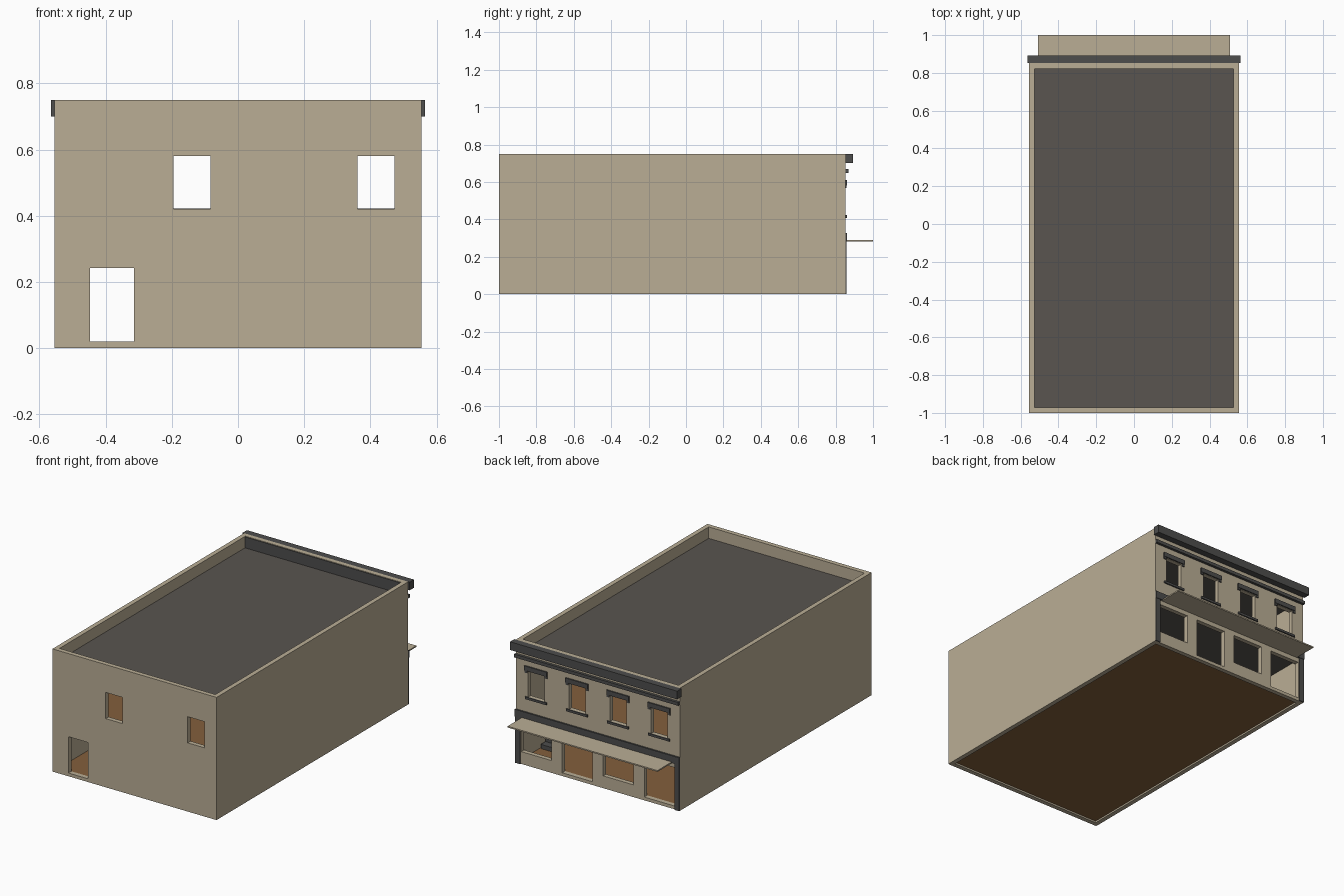
import bpy
import bmesh

old = bpy.data.objects.get("Cube")
if old:
    bpy.data.objects.remove(old, do_unlink=True)


def material(name, rgb):
    m = bpy.data.materials.new(name)
    m.use_nodes = True
    color = (*rgb, 1.0)
    m.diffuse_color = color
    bsdf = next(n for n in m.node_tree.nodes if n.type == "BSDF_PRINCIPLED")
    bsdf.inputs["Base Color"].default_value = color
    bsdf.inputs["Roughness"].default_value = 0.9
    return m


PLASTER = material("beige plaster", (0.49, 0.42, 0.30))
ROOFING = material("grey roofing", (0.10, 0.09, 0.08))
TRIM = material("dark trim", (0.075, 0.075, 0.073))
WOOD = material("brown wood", (0.23, 0.115, 0.045))


def finish(name, bm, mat):
    bmesh.ops.recalc_face_normals(bm, faces=bm.faces[:])
    mesh = bpy.data.meshes.new(name)
    bm.to_mesh(mesh)
    bm.free()
    mesh.materials.append(mat)
    obj = bpy.data.objects.new(name, mesh)
    bpy.context.scene.collection.objects.link(obj)
    return obj


def box(name, x, y, z, mat):
    """Box from (min, max) pairs."""
    bm = bmesh.new()
    bmesh.ops.create_cube(bm, size=1.0)
    for v in bm.verts:
        for i, (lo, hi) in enumerate((x, y, z)):
            v.co[i] = lo if v.co[i] < 0 else hi
    return finish(name, bm, mat)


def pierced_wall(name, y, openings, mat):
    """Wall facing y, with rectangular (x0, x1, z0, z1) openings."""
    xs = sorted({-HALF, HALF} | {x for o in openings for x in o[:2]})
    zs = sorted({0.0, HEIGHT} | {z for o in openings for z in o[2:]})
    bm = bmesh.new()
    grid = {(x, z): bm.verts.new((x, y[0], z)) for x in xs for z in zs}
    for x0, x1 in zip(xs, xs[1:]):
        for z0, z1 in zip(zs, zs[1:]):
            cx, cz = (x0 + x1) / 2, (z0 + z1) / 2
            if any(a < cx < b and c < cz < d for a, b, c, d in openings):
                continue
            bm.faces.new([grid[p] for p in ((x0, z0), (x1, z0), (x1, z1), (x0, z1))])
    res = bmesh.ops.extrude_face_region(bm, geom=bm.faces[:])
    for v in res["geom"]:
        if isinstance(v, bmesh.types.BMVert):
            v.co.y = y[1]
    loose = [v for v in bm.verts if not v.link_faces]
    bmesh.ops.delete(bm, geom=loose, context="VERTS")
    return finish(name, bm, mat)


HALF, HEIGHT, WALL = 0.555, 0.75, 0.028
BACK, STREET = -1.0, 0.852
ROOF_Z, FLOOR_Z, UPPER_Z = 0.68, 0.02, 0.30
BAYS = [HALF * k / 4 for k in (3, 1, -1, -3)]
WIN_W, WIN_Z = 0.056, (0.42, 0.58)
SHOP_W, SHOP_TOP = 0.102, 0.255

# Street wall: four upper windows, shop windows alternating with doors
street_openings = [(c - WIN_W, c + WIN_W, *WIN_Z) for c in BAYS]
for i, c in enumerate(BAYS):
    bottom = FLOOR_Z if i % 2 else 0.075
    street_openings.append((c - SHOP_W, c + SHOP_W, bottom, SHOP_TOP))
pierced_wall("street_wall", (STREET - WALL, STREET), street_openings, PLASTER)

# Rear wall: two windows and a door
rear_openings = [(BAYS[i] - WIN_W, BAYS[i] + WIN_W, *WIN_Z) for i in (0, 2)]
rear_openings.append((-0.447, -0.314, FLOOR_Z, 0.242))
pierced_wall("rear_wall", (BACK, BACK + WALL), rear_openings, PLASTER)

# Side walls
IN_X = (-HALF + WALL, HALF - WALL)
IN_Y = (BACK + WALL, STREET - WALL)
box("left_wall", (IN_X[1], HALF), IN_Y, (0, HEIGHT), PLASTER)
box("right_wall", (-HALF, IN_X[0]), IN_Y, (0, HEIGHT), PLASTER)

# Roof, floors and ceiling
box("roof", IN_X, IN_Y, (ROOF_Z - 0.02, ROOF_Z), ROOFING)
box("ground_floor", IN_X, IN_Y, (0.01, FLOOR_Z), WOOD)
box("upper_floor", IN_X, IN_Y, (UPPER_Z - 0.01, UPPER_Z), WOOD)
box("ground_ceiling", IN_X, IN_Y, (UPPER_Z - 0.02, UPPER_Z - 0.01), ROOFING)
box("parapet_lining", IN_X, (IN_Y[1] - 0.004, IN_Y[1]), (ROOF_Z, HEIGHT - 0.003), TRIM)

# Interior stair along the left wall
STEPS = 10
for i in range(STEPS):
    y = 0.66 - 0.045 * i
    z = FLOOR_Z + (UPPER_Z - 0.02 - FLOOR_Z) * (i + 1) / STEPS
    box(f"stair_step_{i + 1}", (0.42, 0.52), (y - 0.045, y), (z - 0.028, z), TRIM)

# Cornice, frieze moulding and shopfront band
box("cornice", (-0.565, 0.565), (STREET, 0.893), (0.70, HEIGHT), TRIM)
box("frieze_moulding", (-HALF, HALF), (STREET, 0.868), (0.648, 0.668), TRIM)
box("shopfront_band", (-HALF, HALF), (STREET, 0.862), (0.283, 0.328), TRIM)

# Corner pilasters
for side, s in (("left", 1), ("right", -1)):
    span = sorted((s * 0.522, s * HALF))
    box(f"{side}_pilaster", span, (STREET, 0.859), (0, 0.283), TRIM)

# Window lintels with end brackets, and sills
for i, c in enumerate(BAYS, 1):
    box(f"lintel_{i}", (c - 0.076, c + 0.076), (STREET, 0.860), (0.582, 0.61), TRIM)
    for s in (-1, 1):
        span = sorted((c + s * 0.06, c + s * 0.076))
        box(f"lintel_bracket_{i}", span, (STREET, 0.858), (0.568, 0.582), TRIM)
    box(f"sill_{i}", (c - 0.072, c + 0.072), (STREET, 0.860), (0.408, 0.422), TRIM)

# Flat awning over the shopfront
box("awning", (-0.507, 0.507), (STREET, 1.0), (0.282, 0.290), PLASTER)
